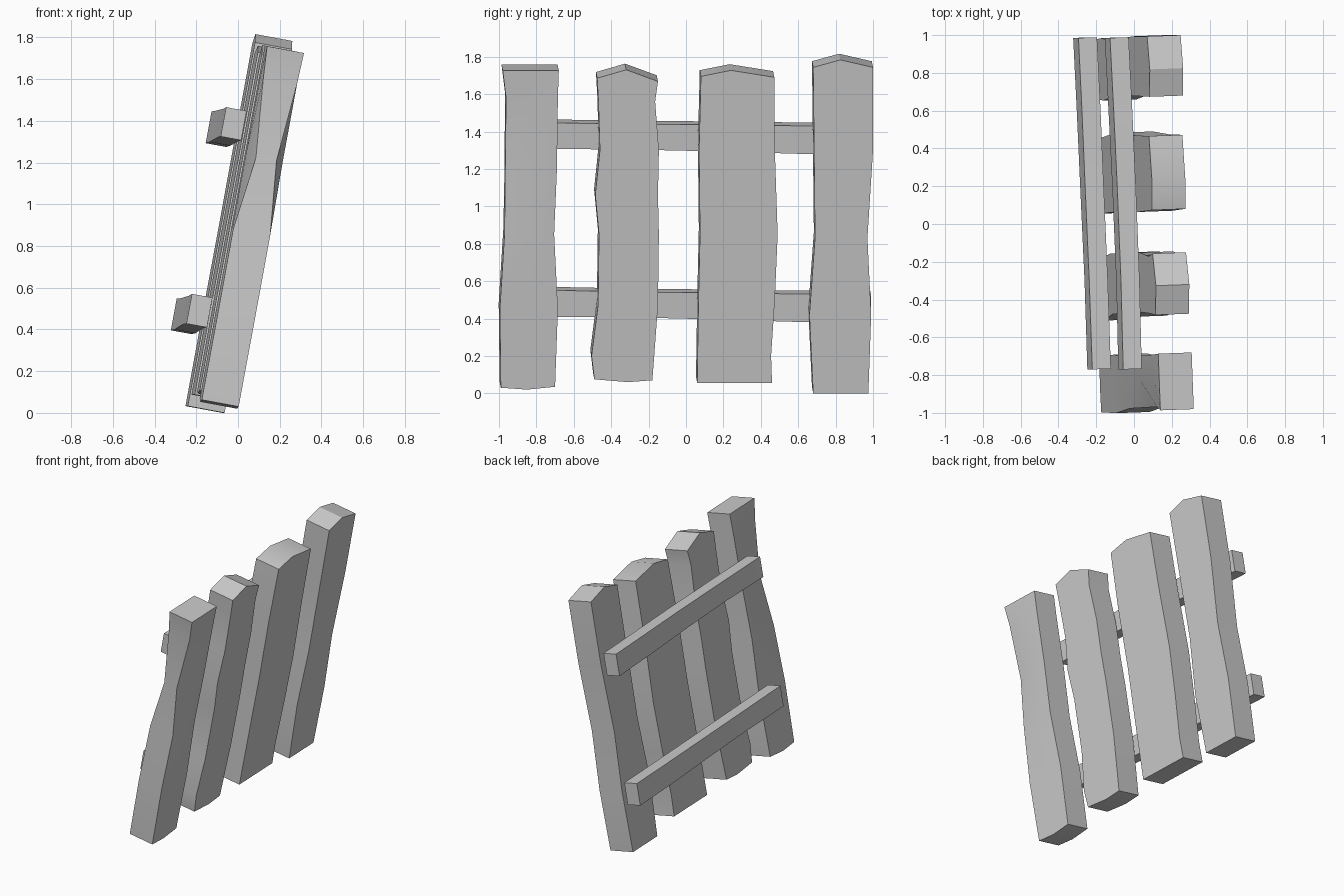
import bpy, bmesh
from mathutils import Vector

if "Cube" in bpy.data.objects:
    bpy.data.objects.remove(bpy.data.objects["Cube"])

UP = Vector((0.182, 0.0, 0.983))          # leaning direction of the fence
N = Vector((0.982, 0.036, -0.182))        # outward normal of its face
THICK = 0.18


def face_point(y, z):
    """Point on the leaning front plane of the fence."""
    return Vector((0.185 * z - 0.037 * (y + 1) - 0.002, y, z))


def finish(name, bm):
    bmesh.ops.recalc_face_normals(bm, faces=bm.faces)
    me = bpy.data.meshes.new(name)
    bm.to_mesh(me)
    bm.free()
    ob = bpy.data.objects.new(name, me)
    bpy.context.collection.objects.link(ob)
    bpy.context.view_layer.objects.active = ob
    ob.select_set(True)
    bpy.ops.object.shade_smooth_by_angle(angle=0.4)
    ob.select_set(False)


def loft(name, rings):
    """Skin a list of equal closed rings and cap both ends."""
    bm = bmesh.new()
    rows = [[bm.verts.new(p) for p in r] for r in rings]
    n = len(rows[0])
    for a, b in zip(rows, rows[1:]):
        for i in range(n):
            j = (i + 1) % n
            bm.faces.new((a[i], a[j], b[j], b[i]))
    for r in (rows[0], rows[-1]):
        if n == 6:                         # caps folded along the middle ridge
            bm.faces.new((r[0], r[1], r[4], r[5]))
            bm.faces.new((r[1], r[2], r[3], r[4]))
        else:
            bm.faces.new(r)
    finish(name, bm)


def plank(name, bottom, rows, top, pinch=None):
    """bottom / top: (y, z) at left, middle, right; rows: (left y, right y, z)."""
    pts = [bottom] + [((l, z), ((l + r) / 2, z), (r, z)) for l, r, z in rows] + [top]
    rings = []
    for k, row in enumerate(pts):
        front = [face_point(y, z) for y, z in row]
        back = [p - N * THICK for p in front]
        if pinch and k in pinch:
            f, b = pinch[k]
            front[0] -= N * f
            back[0] += N * b
        rings.append(front + back[::-1])
    loft(name, rings)


def rail(name, sections):
    """sections: (y, x, z, height) of the back bottom edge."""
    rings = []
    for y, x, z, h in sections:
        p = Vector((x, y, z))
        q = p + UP * h
        rings.append([p, p + N * 0.1, q + N * 0.1, q])
    loft(name, rings)


# Four worn upright boards
plank("board_1",
      ((-0.99, 0.03), (-0.85, 0.02), (-0.70, 0.035)),
      [(-0.995, -0.685, 0.45), (-0.97, -0.705, 0.85), (-0.965, -0.69, 1.2), (-0.962, -0.685, 1.58)],
      ((-0.98, 1.725), (-0.83, 1.725), (-0.68, 1.725)),
      pinch={3: (0.035, 0.045), 4: (0.005, 0.01)})
plank("board_2",
      ((-0.49, 0.075), (-0.31, 0.06), (-0.18, 0.07)),
      [(-0.505, -0.17, 0.2), (-0.47, -0.15, 0.47), (-0.465, -0.145, 0.85), (-0.485, -0.15, 1.06),
       (-0.46, -0.145, 1.3), (-0.468, -0.165, 1.56)],
      ((-0.475, 1.685), (-0.32, 1.73), (-0.15, 1.668)))
plank("board_3",
      ((0.06, 0.055), (0.25, 0.055), (0.46, 0.055)),
      [(0.062, 0.455, 0.2), (0.067, 0.475, 0.5), (0.075, 0.49, 0.85), (0.07, 0.475, 1.3)],
      ((0.08, 1.695), (0.24, 1.727), (0.472, 1.69)))
plank("board_4",
      ((0.68, 0.0), (0.825, 0.0), (0.975, 0.0)),
      [(0.66, 0.99, 0.42), (0.69, 0.97, 0.83), (0.685, 1.0, 1.3)],
      ((0.68, 1.743), (0.825, 1.783), (1.0, 1.743)))

# Two cross rails on the back
rail("lower_rail", [(-0.77, -0.247, 0.428, 0.145), (-0.3, -0.262, 0.425, 0.138),
                    (0.2, -0.285, 0.412, 0.145), (0.6, -0.303, 0.4, 0.152), (0.985, -0.322, 0.396, 0.155)])
rail("upper_rail", [(-0.77, -0.083, 1.325, 0.143), (-0.3, -0.094, 1.322, 0.138),
                    (0.2, -0.115, 1.311, 0.145), (0.6, -0.135, 1.299, 0.152), (0.985, -0.155, 1.293, 0.155)])
